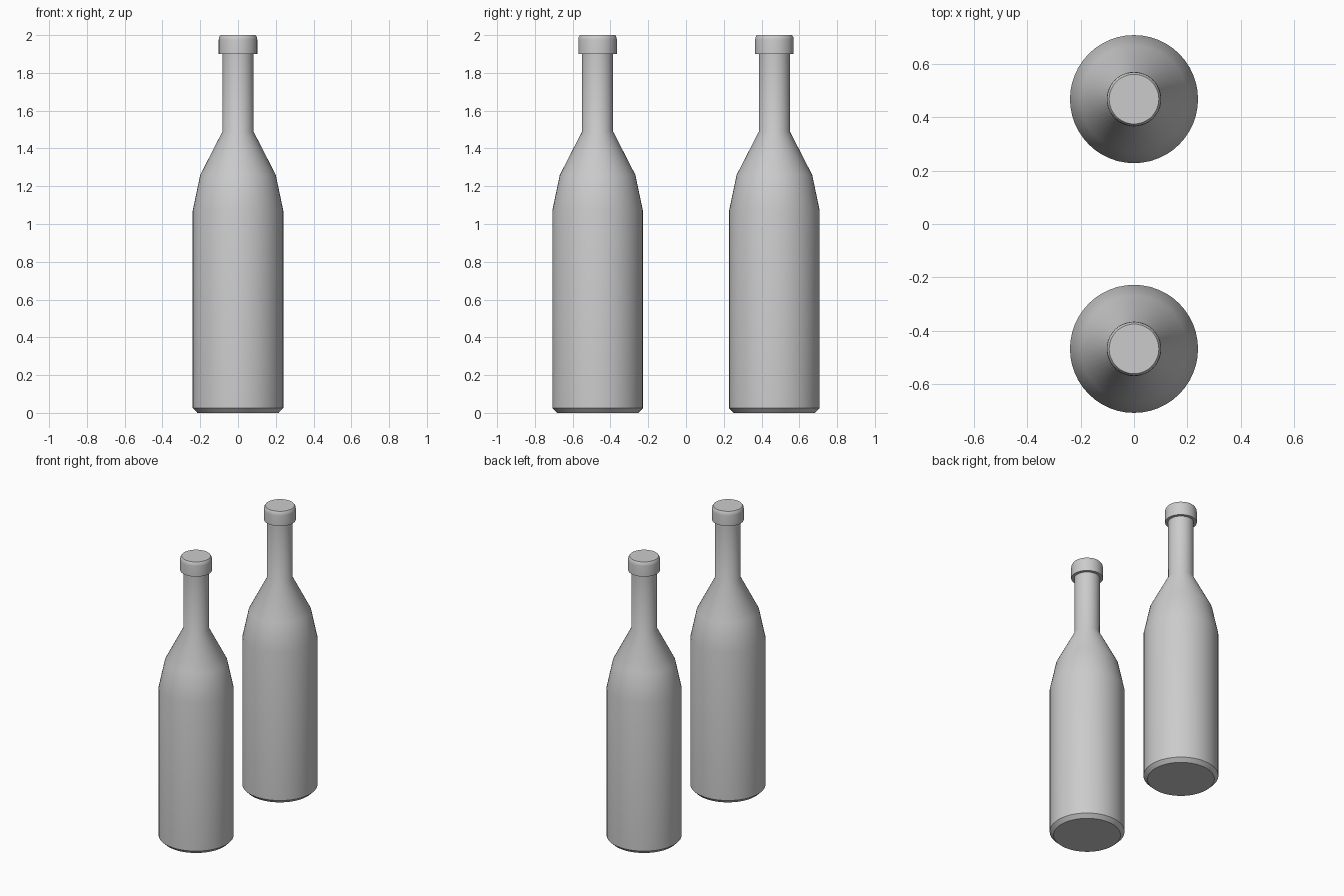
import bpy, bmesh, math

if "Cube" in bpy.data.objects:
    bpy.data.objects.remove(bpy.data.objects["Cube"])

SEGMENTS = 48
glass = bpy.data.materials.new("grey_glass")
glass.diffuse_color = (0.6, 0.6, 0.6, 1)
glass.use_nodes = True
glass.node_tree.nodes["Principled BSDF"].inputs["Base Color"].default_value = glass.diffuse_color

# Radius, height pairs from base to lip
BODY = [(0.215, 0), (0.24, 0.025), (0.24, 1.07), (0.2, 1.26),
        (0.082, 1.49), (0.082, 1.9), (0.102, 1.9), (0.102, 1.975),
        (0.1, 1.989), (0.093, 2.0)]


def lathe(name, profile, y):
    """Turn a profile round z and close both ends."""
    bm = bmesh.new()
    rings = [[bm.verts.new((r * math.cos(a), r * math.sin(a), z))
              for a in (2 * math.pi * i / SEGMENTS for i in range(SEGMENTS))]
             for r, z in profile]
    for low, high in zip(rings, rings[1:]):
        for i in range(SEGMENTS):
            j = (i + 1) % SEGMENTS
            bm.faces.new((low[i], low[j], high[j], high[i]))
    bm.faces.new(rings[0][::-1])
    bm.faces.new(rings[-1])
    mesh = bpy.data.meshes.new(name)
    bm.to_mesh(mesh)
    bm.free()
    mesh.materials.append(glass)
    obj = bpy.data.objects.new(name, mesh)
    obj.location.y = y
    bpy.context.collection.objects.link(obj)
    bpy.ops.object.select_all(action='DESELECT')
    obj.select_set(True)
    bpy.context.view_layer.objects.active = obj
    bpy.ops.object.shade_smooth_by_angle(angle=math.radians(30))


# Matching pair of bottles
lathe("front_bottle", BODY, -0.468)
lathe("back_bottle", BODY, 0.468)
